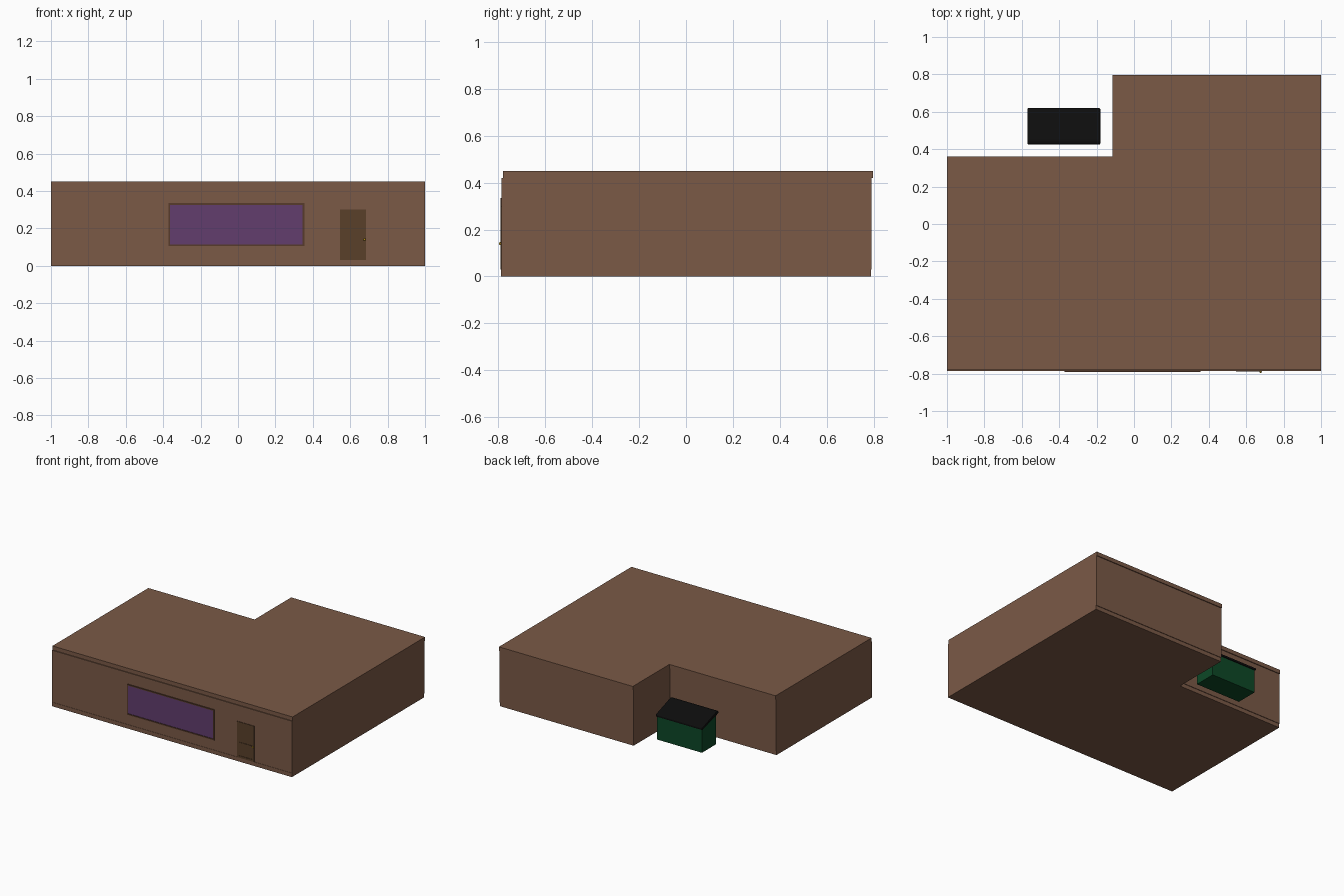
import bpy, bmesh

if "Cube" in bpy.data.objects:
    bpy.data.objects.remove(bpy.data.objects["Cube"])


def material(name, rgb):
    m = bpy.data.materials.new(name)
    m.diffuse_color = tuple(((c + 0.055) / 1.055) ** 2.4 if c > 0.04 else c / 12.92 for c in rgb) + (1,)
    m.use_nodes = True
    m.node_tree.nodes["Principled BSDF"].inputs["Base Color"].default_value = m.diffuse_color
    return m


BROWN = material("brown wall", (0.48, 0.35, 0.275))
DARK = material("dark wood", (0.35, 0.25, 0.165))
TRIM = material("frame brown", (0.34, 0.23, 0.17))
PURPLE = material("purple glass", (0.385, 0.24, 0.43))
GOLD = material("gold", (0.72, 0.58, 0.08))
GREEN = material("green metal", (0.05, 0.28, 0.15))
BLACK = material("black lid", (0.05, 0.05, 0.05))


def loft(name, rings, mat, bevel=0):
    """Closed solid skinned through matching rings of points."""
    bm = bmesh.new()
    vs = [[bm.verts.new(p) for p in r] for r in rings]
    n = len(vs[0])
    for a, b in zip(vs, vs[1:]):
        for i in range(n):
            j = (i + 1) % n
            bm.faces.new((a[i], a[j], b[j], b[i]))
    bm.faces.new(vs[0][::-1])
    bm.faces.new(vs[-1])
    bmesh.ops.recalc_face_normals(bm, faces=bm.faces)
    me = bpy.data.meshes.new(name)
    bm.to_mesh(me)
    bm.free()
    ob = bpy.data.objects.new(name, me)
    bpy.context.collection.objects.link(ob)
    me.materials.append(mat)
    if bevel:
        mod = ob.modifiers.new("bevel", 'BEVEL')
        mod.width, mod.segments = bevel, 2
    return ob


def box(name, x0, x1, y0, y1, z0, z1, mat, bevel=0):
    return loft(name, [[(x0, y0, z), (x1, y0, z), (x1, y1, z), (x0, y1, z)] for z in (z0, z1)], mat, bevel)


# L-shaped building with plinth and cornice steps on front and back
def plan(front, back, z):
    return [(-1, front, z), (1, front, z), (1, back, z), (-0.115, back, z),
            (-0.115, back - 0.435, z), (-1, back - 0.435, z)]


W = -0.785
loft("building", [plan(f, b, z) for f, b, z in (
    (W - 0.002, 0.787, 0), (W - 0.002, 0.787, 0.03), (W, 0.791, 0.03), (W, 0.791, 0.42),
    (W + 0.006, 0.797, 0.42), (W + 0.006, 0.797, 0.45))], BROWN)

# Shop window: glass and surrounding frame
X0, X1, Z0, Z1, T = -0.372, 0.355, 0.105, 0.335, 0.009
box("window_glass", X0 + T, X1 - T, W - 0.002, W + 0.005, Z0 + T, Z1 - T, PURPLE)
for name, a, b, c, d in (("bottom", X0, X1, Z0, Z0 + T), ("top", X0, X1, Z1 - T, Z1),
                         ("left", X0, X0 + T, Z0 + T, Z1 - T), ("right", X1 - T, X1, Z0 + T, Z1 - T)):
    box("window_frame_" + name, a, b, W - 0.006, W + 0.005, c, d, TRIM)

# Door: slab, stiles, rails and knob
box("door", 0.545, 0.685, W - 0.001, W + 0.005, 0.03, 0.30, DARK)
for i, x in enumerate((0.545, 0.670)):
    box(f"door_stile_{i}", x, x + 0.015, W - 0.004, W, 0.03, 0.30, DARK)
for i, z in enumerate((0.03, 0.132, 0.285)):
    box(f"door_rail_{i}", 0.56, 0.67, W - 0.004, W, z, z + 0.015, DARK)
bpy.ops.mesh.primitive_uv_sphere_add(segments=12, ring_count=8, radius=0.006, location=(0.677, W - 0.006, 0.14))
knob = bpy.context.object
knob.name = "door_knob"
knob.data.materials.append(GOLD)
bpy.ops.object.shade_smooth_by_angle()


# Bin behind the building: body with sloped top, and a sloped lid
def prism(name, x0, x1, profile, mat, bevel=0):
    return loft(name, [[(x, y, z) for y, z in profile] for x in (x0, x1)], mat, bevel)


prism("bin_body", -0.562, -0.188, [(0.445, 0), (0.613, 0), (0.613, 0.175), (0.445, 0.235)], GREEN)
prism("bin_lid", -0.57, -0.18, [(0.425, 0.228), (0.62, 0.172), (0.62, 0.19), (0.445, 0.25), (0.425, 0.246)], BLACK, 0.006)
